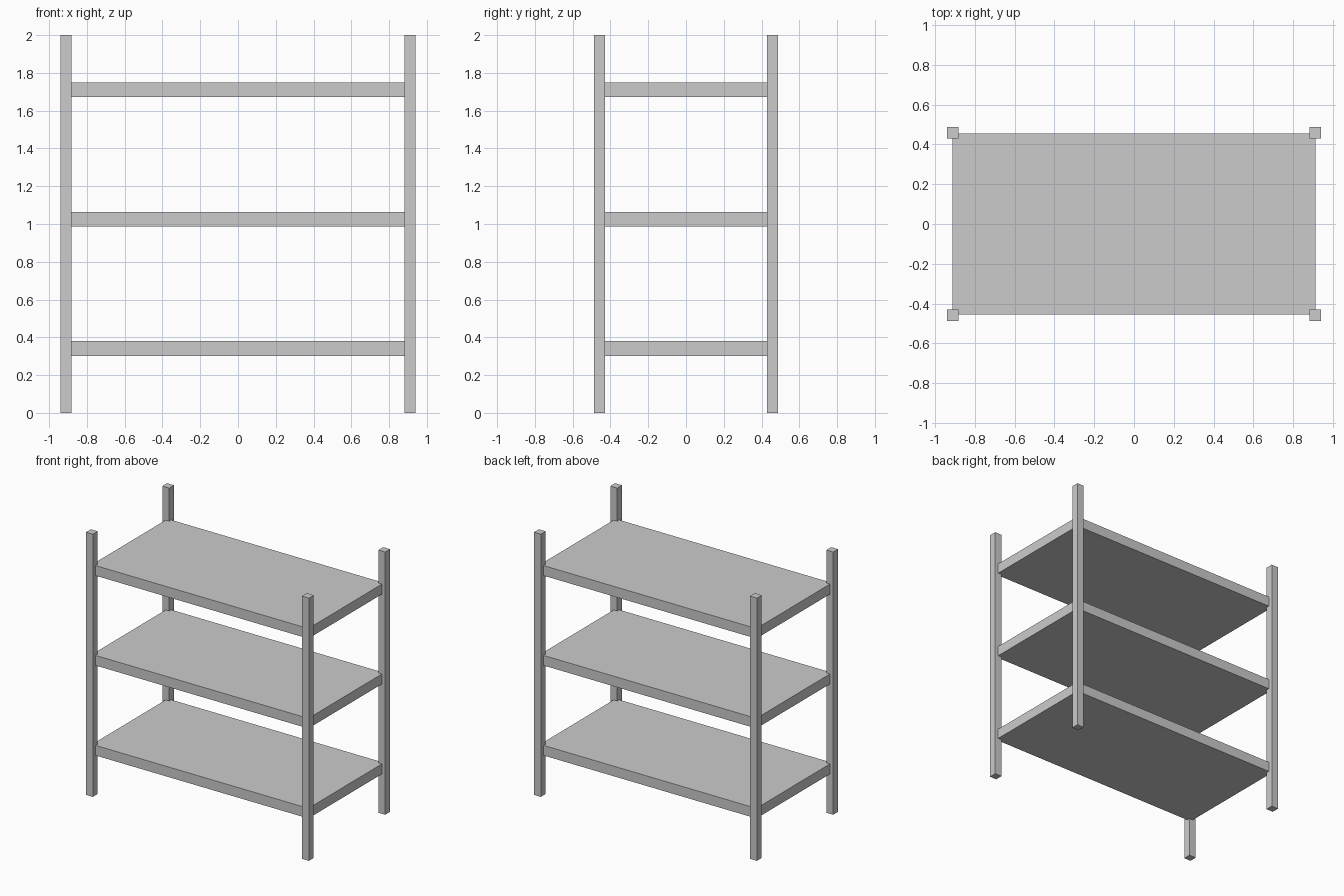
import bpy

if "Cube" in bpy.data.objects:
    bpy.data.objects.remove(bpy.data.objects["Cube"])


def box(name, center, size):
    bpy.ops.mesh.primitive_cube_add(size=1, location=center)
    ob = bpy.context.object
    ob.name = name
    ob.scale = size
    bpy.ops.object.transform_apply(location=False, rotation=False, scale=True)
    return ob


POST = 0.058
POST_X, POST_Y = 0.91, 0.459
SHELF_T = 0.077

# Four square corner posts
for side, sx in (("left", -1), ("right", 1)):
    for end, sy in (("front", -1), ("back", 1)):
        box(f"{end}_{side}_post", (sx * POST_X, sy * POST_Y, 1), (POST, POST, 2))

# Three shelves, corners ending at the post centres
for name, z in (("lower", 0.341), ("middle", 1.026), ("upper", 1.71)):
    box(f"{name}_shelf", (0, 0, z), (2 * 0.911, 2 * 0.455, SHELF_T))
